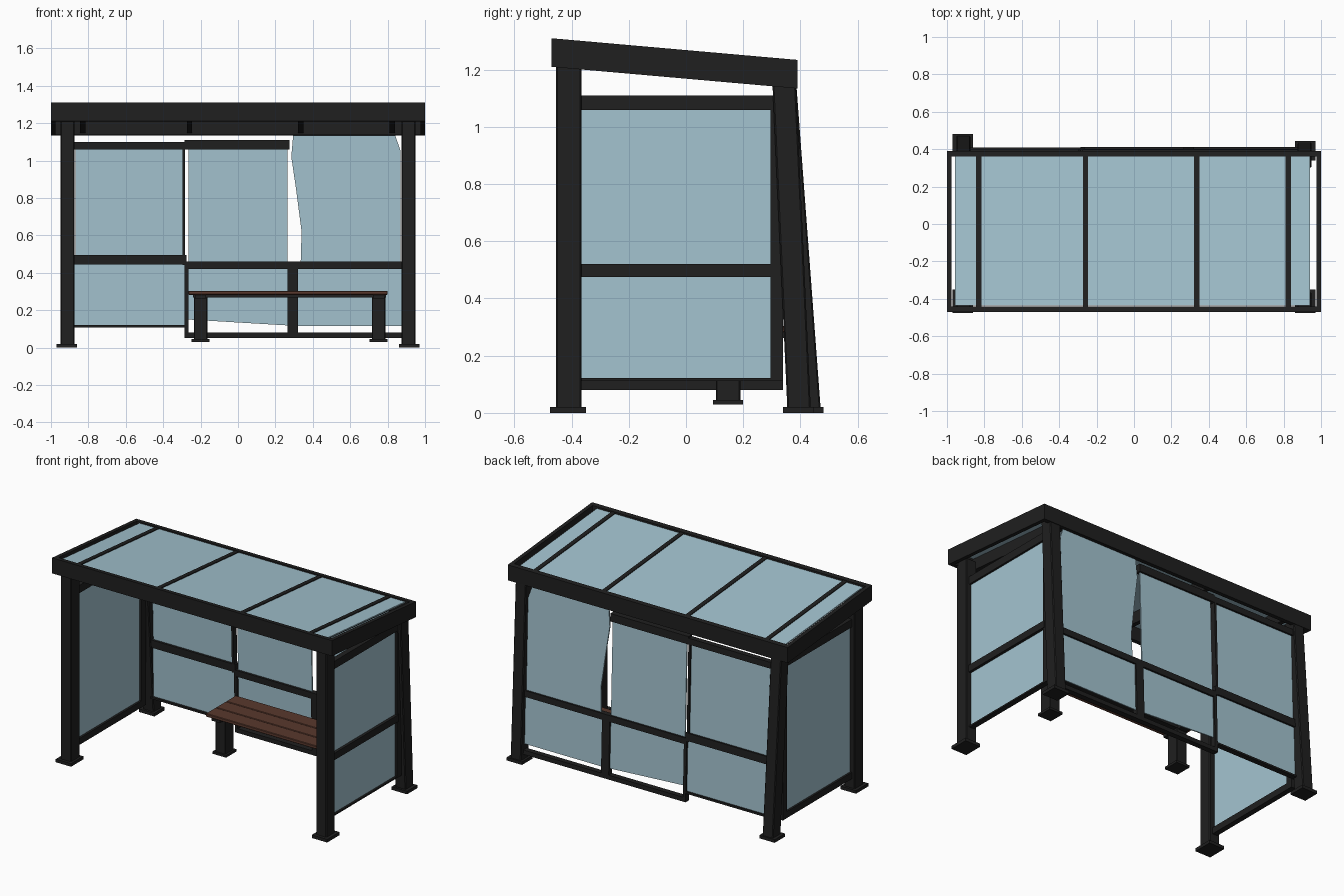
import bpy, bmesh

cube = bpy.data.objects.get("Cube")
if cube:
    bpy.data.objects.remove(cube, do_unlink=True)


def material(name, rgb):
    m = bpy.data.materials.new(name)
    m.use_nodes = True
    m.diffuse_color = (*rgb, 1)
    bsdf = next(n for n in m.node_tree.nodes if n.type == 'BSDF_PRINCIPLED')
    bsdf.inputs["Base Color"].default_value = (*rgb, 1)
    bsdf.inputs["Roughness"].default_value = 0.7
    return m


METAL = material("black metal", (0.014, 0.014, 0.014))
GLASS = material("pale blue glass", (0.37, 0.55, 0.63))
WOOD = material("brown wood", (0.10, 0.04, 0.026))


def roof_warp(v):
    # roof falls from front to back; local z is measured from its top surface
    v.z += 1.31 - 0.088 * (v.y + 0.47)


def wall_warp(v):
    # back wall leans outwards slightly towards the ground
    v.y += 0.03 * (1.1 - v.z)


def leg_warp(amount):
    def warp(v):
        v.y += amount * (1.2 - v.z) / 1.2
    return warp


def finish(name, bm, mat, bevel=0.0):
    bmesh.ops.recalc_face_normals(bm, faces=bm.faces)
    me = bpy.data.meshes.new(name)
    bm.to_mesh(me)
    bm.free()
    me.materials.append(mat)
    ob = bpy.data.objects.new(name, me)
    bpy.context.collection.objects.link(ob)
    if bevel:
        mod = ob.modifiers.new("soft edges", 'BEVEL')
        mod.width = bevel
        mod.segments = 1
    return ob


def box(name, x, y, z, mat=METAL, warp=None, bevel=0.0):
    bm = bmesh.new()
    bmesh.ops.create_cube(bm, size=1)
    for v in bm.verts:
        for i, (lo, hi) in enumerate((x, y, z)):
            v.co[i] = lo if v.co[i] < 0 else hi
        if warp:
            warp(v.co)
    return finish(name, bm, mat, bevel)


def wall_pane(name, outline, y=0.36, thick=0.008):
    # flat pane of the back wall from an x-z outline
    bm = bmesh.new()
    face = bm.faces.new([bm.verts.new((px, y, pz)) for px, pz in outline])
    new = bmesh.ops.extrude_face_region(bm, geom=[face])["geom"]
    for v in new:
        if isinstance(v, bmesh.types.BMVert):
            v.co.y += thick
    for v in bm.verts:
        wall_warp(v.co)
    return finish(name, bm, GLASS)


def rect(x0, x1, z0, z1):
    return [(x0, z0), (x1, z0), (x1, z1), (x0, z1)]


# corner posts with foot plates; rear ones splay backwards
for side, s, lean in (("right", -1, 0.09), ("left", 1, 0.055)):
    x = sorted((s * 0.875, s * 0.95))
    fx = sorted((s * 0.86, s * 0.97))
    box(f"front_post_{side}", x, (-0.455, -0.365), (0.01, 1.23), bevel=0.005)
    box(f"front_foot_{side}", fx, (-0.475, -0.35), (0, 0.02))
    box(f"rear_post_{side}", x, (0.30, 0.382), (0.01, 1.17),
        warp=leg_warp(lean), bevel=0.005)
    box(f"rear_foot_{side}", fx, (0.285 + lean, 0.39 + lean), (0, 0.02))

# side walls
for side, s, base in (("right", -1, 0.08), ("left", 1, 0.112)):
    x = sorted((s * 0.895, s * 0.93))
    gx = sorted((s * 0.909, s * 0.917))
    box(f"side_glass_{side}", gx, (-0.37, 0.31), (0.118, 1.07), GLASS)
    box(f"side_top_rail_{side}", x, (-0.37, 0.31), (1.06, 1.11))
    box(f"side_bottom_rail_{side}", x, (-0.37, 0.33), (base, 0.122))
    box(f"side_rear_stile_{side}", x, (0.295, 0.34), (base, 1.11))
box("side_middle_rail_left", (0.895, 0.935), (-0.37, 0.31), (0.475, 0.52))

# back wall frame
Y = (0.345, 0.38)
for name, x, z in (
        ("back_top_rail_right", (-0.89, -0.285), (1.06, 1.10)),
        ("back_top_rail_middle", (-0.285, 0.275), (1.06, 1.11)),
        ("back_middle_rail_right", (-0.89, -0.275), (0.445, 0.495)),
        ("back_middle_rail_left", (-0.275, 0.89), (0.42, 0.46)),
        ("back_bottom_rail_right", (-0.89, -0.275), (0.108, 0.12)),
        ("back_bottom_rail_left", (-0.275, 0.89), (0.052, 0.08)),
        ("back_thin_stile", (-0.298, -0.284), (0.44, 1.07)),
        ("back_lower_stile_right", (-0.285, -0.265), (0.052, 0.46)),
        ("back_lower_stile_left", (0.265, 0.32), (0.052, 0.46))):
    box(name, x, Y, z, warp=wall_warp)

# back wall panes
wall_pane("upper_pane_right", rect(-0.87, -0.295, 0.48, 1.07))
wall_pane("upper_pane_middle", rect(-0.265, 0.265, 0.45, 1.07))
wall_pane("upper_pane_left", [
    (0.335, 0.45), (0.87, 0.45), (0.87, 1.05), (0.84, 1.135),
    (0.295, 1.135), (0.285, 1.02), (0.31, 0.85), (0.34, 0.62)])
wall_pane("lower_pane_right", rect(-0.885, -0.28, 0.115, 0.46))
wall_pane("lower_pane_middle", [
    (-0.27, 0.15), (0.27, 0.118), (0.27, 0.43), (-0.27, 0.43)])
wall_pane("lower_pane_left", rect(0.31, 0.88, 0.115, 0.43))

# sloping roof: rim beams, rafters and panes
T = (-0.10, 0)
box("roof_front_beam", (-1, 1), (-0.47, -0.44), T, warp=roof_warp)
box("roof_rear_beam", (-1, 1), (0.36, 0.39), T, warp=roof_warp)
for side, s in (("right", -1), ("left", 1)):
    box(f"roof_side_beam_{side}", sorted((s * 0.975, s)), (-0.47, 0.39), T,
        warp=roof_warp)
rafters = (-0.83, -0.26, 0.335, 0.825)
for i, cx in enumerate(rafters):
    box(f"rafter_{i + 1}", (cx - 0.014, cx + 0.014), (-0.445, 0.37),
        (-0.09, -0.003), warp=roof_warp)
edges = (-0.965,) + rafters + (0.95,)
for i, (a, b) in enumerate(zip(edges, edges[1:])):
    box(f"roof_pane_{i + 1}", (a + 0.008, b - 0.008), (-0.435, 0.365),
        (-0.016, -0.008), GLASS, warp=roof_warp)

# bench
for i in range(3):
    y0 = 0.05 + i * 0.103
    box(f"bench_plank_{i + 1}", (-0.265, 0.80), (y0, y0 + 0.099),
        (0.282, 0.303), WOOD, bevel=0.003)
box("bench_rail", (-0.24, 0.79), (0.10, 0.19), (0.268, 0.282))
for side, x in (("right", -0.20), ("left", 0.752)):
    box(f"bench_leg_{side}", (x - 0.036, x + 0.036), (0.105, 0.19),
        (0.035, 0.275), bevel=0.004)
    box(f"bench_bracket_{side}", (x - 0.03, x + 0.03), (0.06, 0.37),
        (0.262, 0.282))
    box(f"bench_foot_{side}", (x - 0.048, x + 0.048), (0.095, 0.20),
        (0.03, 0.045))
